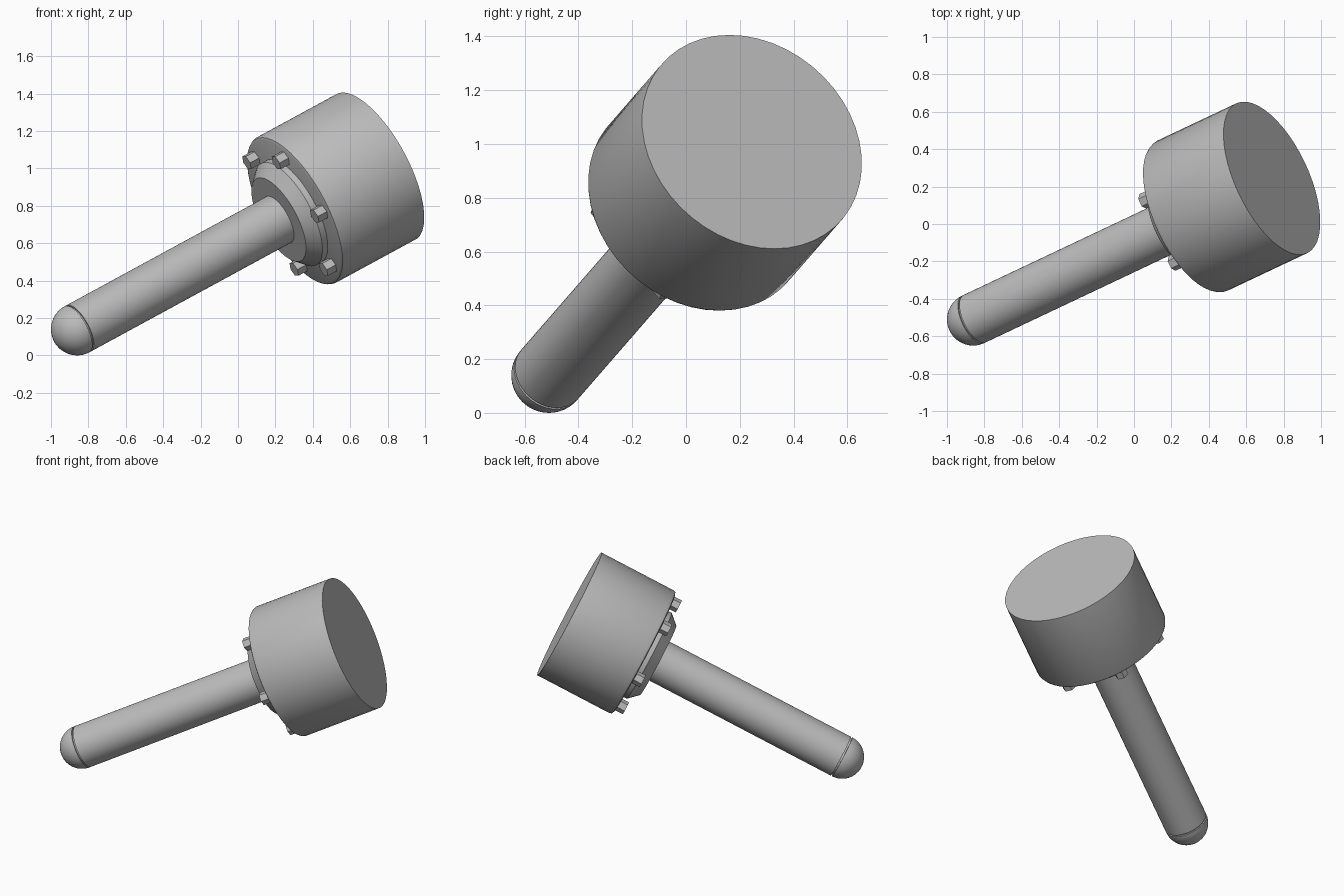
import bpy, bmesh
from math import pi, sin, cos, radians
from mathutils import Vector, Matrix

if "Cube" in bpy.data.objects:
    bpy.data.objects.remove(bpy.data.objects["Cube"])

steel = bpy.data.materials.new("steel grey")
steel.use_nodes = True
GREY = (0.5, 0.5, 0.5, 1)
steel.diffuse_color = GREY
steel.node_tree.nodes["Principled BSDF"].inputs["Base Color"].default_value = GREY

# Tilted frame: origin at the drum's flat end, local z runs towards the round tip
end = Vector((0.737, 0.245, 1.008))
tip = Vector((-0.86, -0.51, 0.14))
length = (tip - end).length
az = (tip - end).normalized()
ax = Vector((0.157, -0.327, 0))
ax = (ax - az * ax.dot(az)).normalized()
ay = az.cross(ax)
FRAME = Matrix.Translation(end) @ Matrix((ax, ay, az)).transposed().to_4x4()


def lathe(name, profile, sides, offset=(0, 0, 0), smooth=True):
    """Closed solid of revolution from (radius, height) points."""
    bm = bmesh.new()
    rings = []
    for r, h in profile:
        count = sides if r > 0 else 1
        rings.append([bm.verts.new((r * cos(2 * pi * i / sides), r * sin(2 * pi * i / sides), h))
                      for i in range(count)])
    for a, b in zip(rings, rings[1:]):
        for i in range(sides):
            j = (i + 1) % sides
            if len(b) == 1:
                bm.faces.new((a[i], a[j], b[0]))
            else:
                bm.faces.new((a[i], a[j], b[j], b[i]))
    for ring in (rings[0], rings[-1]):
        if len(ring) > 1:
            bm.faces.new(ring)
    bmesh.ops.recalc_face_normals(bm, faces=bm.faces[:])
    mesh = bpy.data.meshes.new(name)
    bm.to_mesh(mesh)
    bm.free()
    mesh.materials.append(steel)
    obj = bpy.data.objects.new(name, mesh)
    bpy.context.collection.objects.link(obj)
    obj.matrix_world = FRAME @ Matrix.Translation(offset)
    if smooth:
        bpy.ops.object.select_all(action="DESELECT")
        obj.select_set(True)
        bpy.context.view_layer.objects.active = obj
        bpy.ops.object.shade_smooth_by_angle(angle=radians(30))
    return obj


# Drum with a small bevel on its bolted face
DRUM_R, FACE = 0.443, 0.54
lathe("drum", [(DRUM_R, 0), (DRUM_R, FACE - 0.02), (DRUM_R - 0.006, FACE - 0.006),
               (DRUM_R - 0.02, FACE)], 48)

# Tapered collar around the shaft
lathe("collar", [(0.31, FACE - 0.01), (0.31, FACE + 0.035), (0.25, FACE + 0.1)], 48)

# Shaft, with a thin groove before the rounded tip
R = 0.14
lathe("shaft", [(R, FACE), (R, length - 0.01), (R - 0.01, length - 0.01),
                (R - 0.01, length + 0.01)], 48)
dome = [(R * cos(a * pi / 24), length + R * sin(a * pi / 24)) for a in range(12)]
lathe("round_tip", dome + [(0, length + R)], 48)

# Ring of hexagonal bolt heads
for k in range(6):
    a = k * pi / 3
    lathe(f"bolt_{k + 1}", [(0.043, FACE - 0.01), (0.043, FACE + 0.058)], 6,
          (0.367 * cos(a), 0.367 * sin(a), 0), smooth=False)
